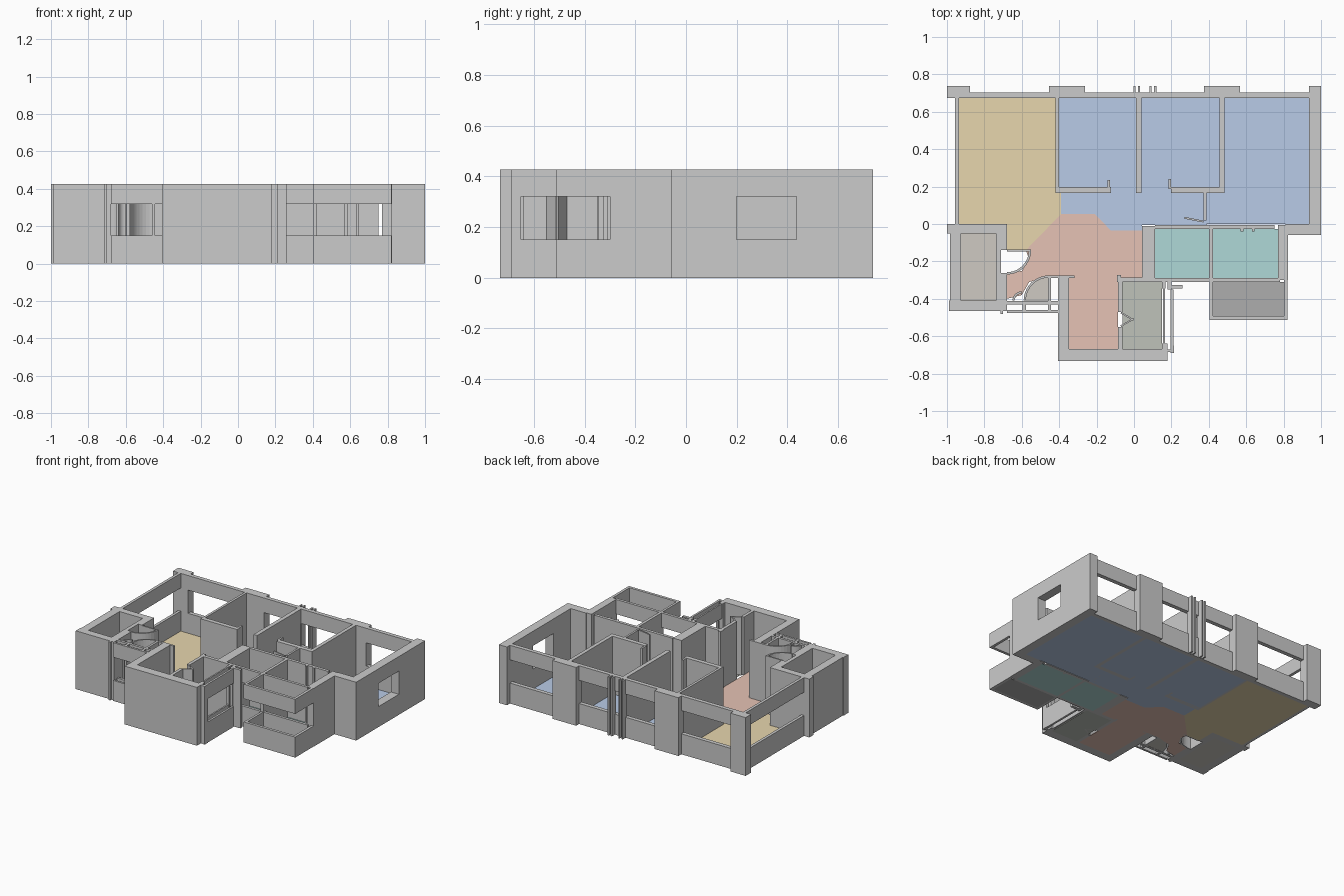
import bpy, bmesh, math

H = 0.427            # wall height
SILL, HEAD = 0.15, 0.32


def prism(bm, pts, z0, z1):
    low = [bm.verts.new((x, y, z0)) for x, y in pts]
    high = [bm.verts.new((x, y, z1)) for x, y in pts]
    n = len(pts)
    bm.faces.new(low[::-1])
    bm.faces.new(high)
    for i in range(n):
        j = (i + 1) % n
        bm.faces.new((low[i], low[j], high[j], high[i]))


def finish(name, bm, mat=None):
    bmesh.ops.recalc_face_normals(bm, faces=bm.faces)
    me = bpy.data.meshes.new(name)
    bm.to_mesh(me)
    bm.free()
    ob = bpy.data.objects.new(name, me)
    bpy.context.collection.objects.link(ob)
    if mat:
        me.materials.append(mat)
    return ob


def rect(x0, y0, x1, y1):
    return [(x0, y0), (x1, y0), (x1, y1), (x0, y1)]


def walls(name, rects, spans=((0, H),)):
    bm = bmesh.new()
    for r in rects:
        for z0, z1 in spans:
            prism(bm, rect(*r), z0, z1)
    return finish(name, bm)


def windows(name, rects):
    # sill wall below and lintel above an open window
    return walls(name, rects, ((0, SILL), (HEAD, H)))


def floor(name, color, *polys):
    mat = bpy.data.materials.new(name + "_paint")
    mat.diffuse_color = (*color, 1)
    bm = bmesh.new()
    for p in polys:
        prism(bm, p, 0, 0.004)
    finish(name, bm, mat)


def arc(cx, cy, r, a0, a1, n=10):
    return [(cx + r * math.cos(math.radians(a0 + (a1 - a0) * i / n)),
             cy + r * math.sin(math.radians(a0 + (a1 - a0) * i / n))) for i in range(n + 1)]


# Facade pillars and fins along the back
walls("back_pillars", [
    (-1.0, 0.674, -0.877, 0.738), (-0.455, 0.674, -0.262, 0.738),
    (0.374, 0.674, 0.567, 0.738), (0.935, 0.674, 1.0, 0.738)])
walls("back_fins", [
    (-0.003, 0.69, 0.008, 0.738), (0.022, 0.69, 0.032, 0.738),
    (0.083, 0.69, 0.094, 0.738), (0.108, 0.69, 0.12, 0.738)])
windows("back_windows", [
    (-0.877, 0.674, -0.455, 0.704), (-0.262, 0.674, 0.374, 0.704),
    (0.567, 0.674, 0.935, 0.704)])

# Left and right outer walls
windows("left_window", [(-0.957, 0.0, -0.936, 0.674)])
walls("right_wall", [
    (0.935, 0.435, 1.0, 0.674), (0.935, 0.0, 1.0, 0.2), (0.81, -0.06, 1.0, 0.0)])
windows("right_window", [(0.935, 0.2, 1.0, 0.435)])

# Left shaft room
walls("shaft_walls", [
    (-1.0, -0.05, -0.68, 0.0), (-0.985, -0.41, -0.925, -0.05),
    (-0.99, -0.465, -0.68, -0.41), (-0.738, -0.41, -0.717, -0.05),
    (-0.717, -0.14, -0.68, -0.05), (-0.717, -0.41, -0.68, -0.262),
    (-0.72, -0.262, -0.71, -0.14), (-0.70, -0.48, -0.715, -0.465)])

# Washroom window between shaft and entry block
windows("washroom_windows", [
    (-0.68, -0.43, -0.40, -0.412), (-0.68, -0.475, -0.40, -0.46)])
walls("washroom_posts", [
    (-0.595, -0.465, -0.578, -0.412), (-0.46, -0.47, -0.443, -0.28)])

# Entry block
walls("entry_walls", [
    (-0.405, -0.733, -0.348, -0.28), (-0.348, -0.733, 0.18, -0.668),
    (-0.455, -0.29, -0.318, -0.275),
    (-0.085, -0.47, -0.062, -0.30), (-0.085, -0.668, -0.062, -0.55),
    (-0.09, -0.31, 0.043, -0.285), (-0.09, -0.285, -0.07, -0.272),
    (0.15, -0.668, 0.18, -0.64), (0.15, -0.345, 0.168, -0.30),
    (0.195, -0.69, 0.213, -0.65), (0.18, -0.685, 0.195, -0.67),
    (0.18, -0.35, 0.20, -0.31), (0.20, -0.345, 0.26, -0.325)])
windows("entry_side_windows", [
    (0.155, -0.64, 0.166, -0.345), (0.195, -0.65, 0.21, -0.35)])

# Bathrooms and balcony
walls("bathroom_walls", [
    (0.043, -0.31, 0.112, -0.01), (0.112, -0.027, 0.41, -0.005),
    (0.401, -0.31, 0.422, -0.005), (0.422, -0.027, 0.75, -0.005),
    (0.77, -0.30, 0.824, -0.03), (0.77, -0.05, 0.935, -0.005),
    (0.57, -0.04, 0.585, -0.02), (0.63, -0.04, 0.645, -0.02),
    (0.112, -0.31, 0.19, -0.29)])
windows("bathroom_windows", [
    (0.19, -0.31, 0.401, -0.29), (0.422, -0.31, 0.78, -0.29)])
windows("balcony_parapet", [
    (0.405, -0.512, 0.822, -0.492), (0.405, -0.492, 0.422, -0.31),
    (0.802, -0.492, 0.822, -0.30)])

# Bedroom partitions with door jambs
walls("partitions", [
    (-0.42, 0.165, -0.402, 0.674), (-0.402, 0.165, -0.123, 0.197),
    (-0.142, 0.197, -0.128, 0.235), (0.01, 0.165, 0.04, 0.674),
    (0.197, 0.165, 0.485, 0.197), (0.185, 0.187, 0.199, 0.24),
    (0.458, 0.197, 0.485, 0.674), (0.372, 0.02, 0.387, 0.165),
    (0.055, 0.0, 0.065, 0.165)][:-1])

# Door leaves and swing arcs
bm = bmesh.new()
for cx, cy, r, a0, a1 in [(-0.68, -0.14, 0.13, -90, 0), (-0.455, -0.41, 0.135, 90, 180),
                          (-0.60, -0.41, 0.05, 90, 180)]:
    prism(bm, arc(cx, cy, r, a0, a1) + arc(cx, cy, r - 0.012, a1, a0), 0, H)
prism(bm, rect(-0.68, -0.147, -0.55, -0.137), 0, H)
prism(bm, [(-0.068, -0.47), (0.0, -0.51), (-0.004, -0.517), (-0.072, -0.478)], 0, H)
prism(bm, [(-0.068, -0.55), (0.0, -0.51), (-0.004, -0.503), (-0.072, -0.542)], 0, H)
prism(bm, [(0.27, 0.028), (0.372, 0.008), (0.372, 0.018), (0.27, 0.038)], 0, H)
finish("doors", bm)

# Floors
floor("living_floor", (0.80, 0.67, 0.42),
      [(-0.936, 0.0), (-0.68, 0.0), (-0.68, -0.14), (-0.578, -0.14), (-0.39, 0.053),
       (-0.39, 0.165), (-0.417, 0.165), (-0.417, 0.674), (-0.936, 0.674)])
floor("bedroom_floor", (0.485, 0.60, 0.80),
      rect(-0.402, 0.18, 0.01, 0.674), rect(0.04, 0.18, 0.458, 0.674),
      [(0.387, 0.0), (0.935, 0.0), (0.935, 0.674), (0.485, 0.674), (0.485, 0.18), (0.387, 0.18)],
      [(-0.39, 0.053), (-0.21, 0.053), (-0.123, -0.035), (0.043, -0.035), (0.043, -0.005),
       (0.387, -0.005), (0.387, 0.18), (-0.39, 0.18)])
floor("hall_floor", (0.79, 0.545, 0.46),
      [(-0.39, 0.053), (-0.578, -0.14), (-0.56, -0.19), (-0.60, -0.25), (-0.68, -0.27),
       (-0.68, -0.40), (-0.60, -0.38), (-0.56, -0.31), (-0.455, -0.28), (-0.348, -0.28),
       (-0.348, -0.668), (-0.085, -0.668), (-0.085, -0.285), (0.043, -0.285),
       (0.043, -0.035), (-0.123, -0.035), (-0.21, 0.053)])
floor("bathroom_floor", (0.43, 0.69, 0.68),
      rect(0.112, -0.29, 0.401, -0.027), rect(0.422, -0.29, 0.77, -0.027))
floor("balcony_floor", (0.42, 0.42, 0.42), rect(0.422, -0.492, 0.802, -0.31))
floor("store_floor", (0.52, 0.54, 0.49), rect(-0.062, -0.668, 0.15, -0.31))
floor("shaft_floor", (0.62, 0.59, 0.54), rect(-0.925, -0.41, -0.738, -0.05))
floor("washroom_floor", (0.62, 0.59, 0.54),
      arc(-0.455, -0.41, 0.124, 90, 180) + [(-0.455, -0.41)])
